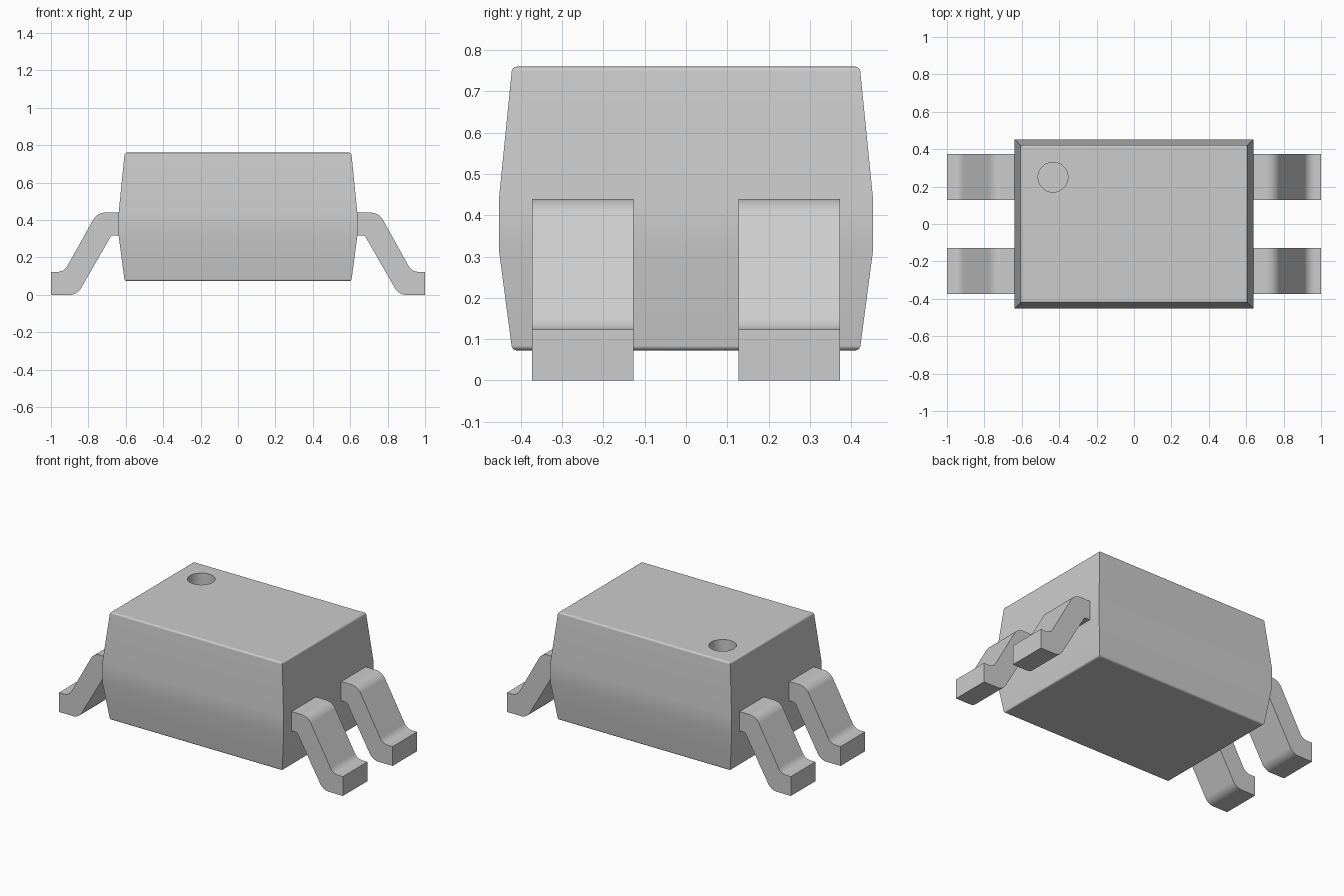
import bpy, bmesh, math
from mathutils import Vector

old = bpy.data.objects.get("Cube")
if old:
    bpy.data.objects.remove(old, do_unlink=True)

# Single grey material
grey = bpy.data.materials.new("plain_grey")
grey.use_nodes = True
colour = (0.604, 0.604, 0.604, 1)
grey.diffuse_color = colour
grey.node_tree.nodes["Principled BSDF"].inputs["Base Color"].default_value = colour


def finish(bm, name):
    bmesh.ops.recalc_face_normals(bm, faces=bm.faces)
    mesh = bpy.data.meshes.new(name)
    bm.to_mesh(mesh)
    bm.free()
    mesh.materials.append(grey)
    obj = bpy.data.objects.new(name, mesh)
    bpy.context.collection.objects.link(obj)
    return obj


def activate(obj):
    bpy.ops.object.select_all(action="DESELECT")
    obj.select_set(True)
    bpy.context.view_layer.objects.active = obj


def smooth(obj):
    """Smooth the bends while large faces stay flat."""
    activate(obj)
    bpy.ops.object.shade_smooth_by_angle(angle=math.radians(25))
    obj.modifiers.new("flat_faces", "WEIGHTED_NORMAL").keep_sharp = True


def rounded(points):
    """Replace each (x, z, radius) corner by an arc."""
    out = []
    for i, (x, z, r) in enumerate(points):
        p = Vector((x, z))
        if r == 0:
            out.append(p)
            continue
        a = (Vector(points[i - 1][:2]) - p).normalized()
        b = (Vector(points[(i + 1) % len(points)][:2]) - p).normalized()
        half = a.angle(b) / 2
        centre = p + (a + b).normalized() * r / math.sin(half)
        start = p + a * r / math.tan(half) - centre
        end = p + b * r / math.tan(half) - centre
        out += [centre + start.lerp(end, k / 8).normalized() * r for k in range(9)]
    return out


# Body: stacked rectangles with drafted sides, rounded top and bottom rims
Z_BOTTOM, Z_TOP = 0.073, 0.76
bm = bmesh.new()
rings = []
for hx, hy, z in ((0.606, 0.421, Z_BOTTOM), (0.638, 0.453, 0.315),
                  (0.638, 0.453, 0.44), (0.606, 0.421, Z_TOP)):
    rings.append([bm.verts.new((sx * hx, sy * hy, z))
                  for sx, sy in ((-1, -1), (1, -1), (1, 1), (-1, 1))])
bm.faces.new(rings[0])
bm.faces.new(rings[-1])
for low, high in zip(rings, rings[1:]):
    for i in range(4):
        j = (i + 1) % 4
        bm.faces.new((low[i], low[j], high[j], high[i]))
rim = [e for e in bm.edges
       if all(v in rings[0] for v in e.verts) or all(v in rings[-1] for v in e.verts)]
bmesh.ops.bevel(bm, geom=rim, offset=0.011, segments=4, profile=0.5, affect="EDGES")
body = finish(bm, "body")

# Round index recess in the top
bpy.ops.mesh.primitive_cylinder_add(vertices=48, radius=0.08, depth=0.2,
                                    location=(-0.433, 0.25, Z_TOP))
cutter = bpy.context.object
cutter.name = "recess_cutter"
cutter.hide_render = True
cutter.data.materials.append(grey)
activate(body)
cut = body.modifiers.new("recess", "BOOLEAN")
cut.operation = "DIFFERENCE"
cut.solver = "EXACT"
cut.object = cutter
bpy.ops.object.modifier_apply(modifier=cut.name)
bpy.data.objects.remove(cutter, do_unlink=True)
smooth(body)

# Leads: bent strip profile, extruded across y
PROFILE = [(0.6, 0.44, 0), (0.753, 0.44, 0.075), (0.93, 0.123, 0.06), (1, 0.123, 0),
           (1, 0, 0), (0.86, 0, 0.07), (0.677, 0.318, 0.015), (0.6, 0.318, 0)]


def lead(name, side, y):
    bm = bmesh.new()
    face = bm.faces.new([bm.verts.new((side * p.x, y - 0.123, p.y))
                         for p in rounded(PROFILE)])
    new = bmesh.ops.extrude_face_region(bm, geom=[face])["geom"]
    bmesh.ops.translate(bm, vec=(0, 0.246, 0),
                        verts=[v for v in new if isinstance(v, bmesh.types.BMVert)])
    # The extrusion leaves the first cap in place, closing the strip
    smooth(finish(bm, name))


for side, side_name in ((1, "left"), (-1, "right")):
    for y, end in ((-0.25, "front"), (0.25, "back")):
        lead(f"{end}_{side_name}_lead", side, y)
